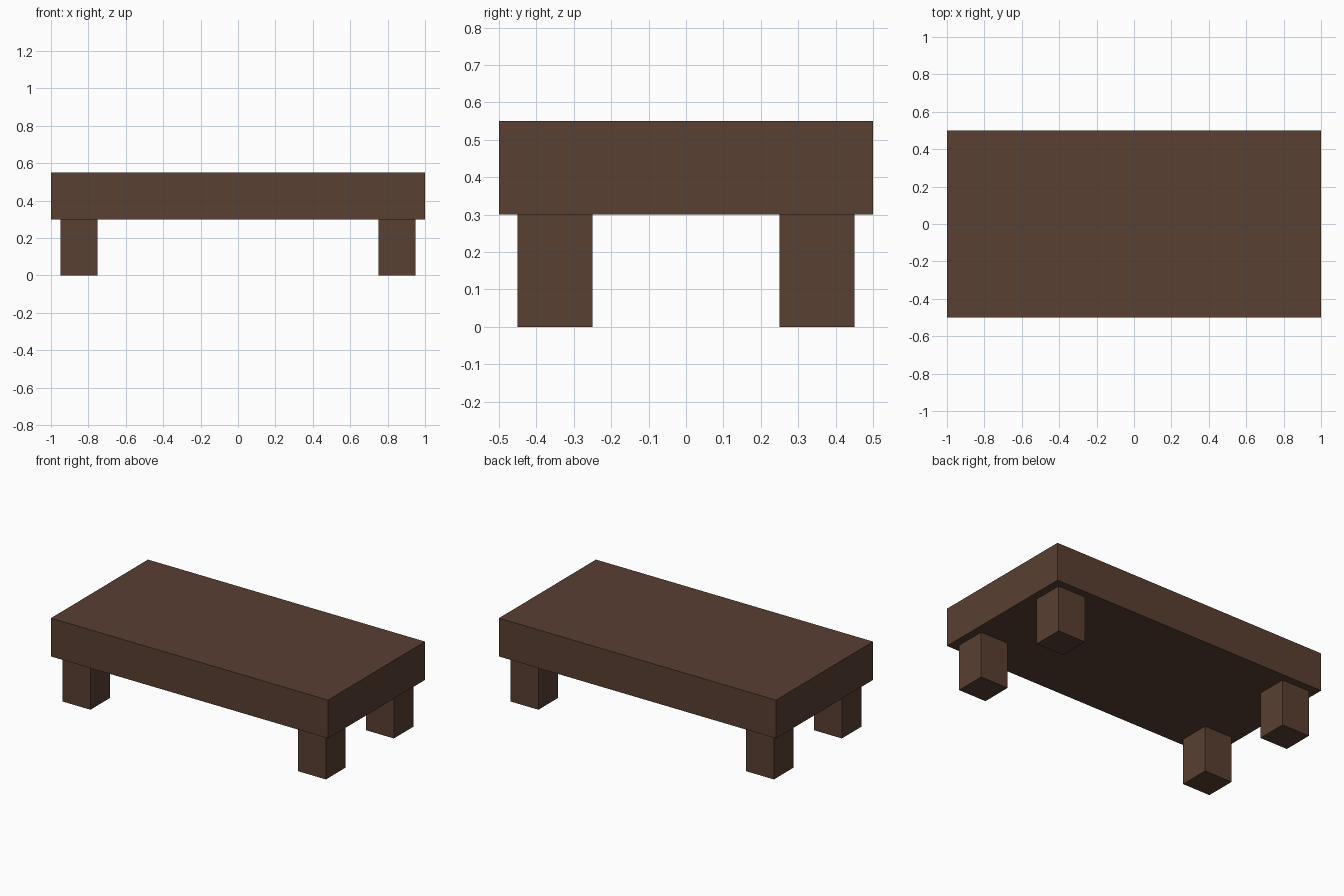
import bpy

if "Cube" in bpy.data.objects:
    bpy.data.objects.remove(bpy.data.objects["Cube"])

# Dark brown wood
wood = bpy.data.materials.new("dark_brown_wood")
wood.diffuse_color = (0.1, 0.05, 0.032, 1.0)
wood.use_nodes = True
wood.node_tree.nodes["Principled BSDF"].inputs["Base Color"].default_value = wood.diffuse_color


def box(name, center, size):
    bpy.ops.mesh.primitive_cube_add(size=1, location=center)
    ob = bpy.context.object
    ob.name = name
    ob.scale = size
    bpy.ops.object.transform_apply(location=False, rotation=False, scale=True)
    ob.data.materials.append(wood)
    return ob


# Thick table top
box("table_top", (0, 0, 0.425), (2.0, 1.0, 0.25))

# Four square legs set in from the corners
for y, depth in ((-0.35, "front"), (0.35, "back")):
    for x, side in ((-0.85, "left"), (0.85, "right")):
        box(f"{depth}_{side}_leg", (x, y, 0.15), (0.2, 0.2, 0.3))
